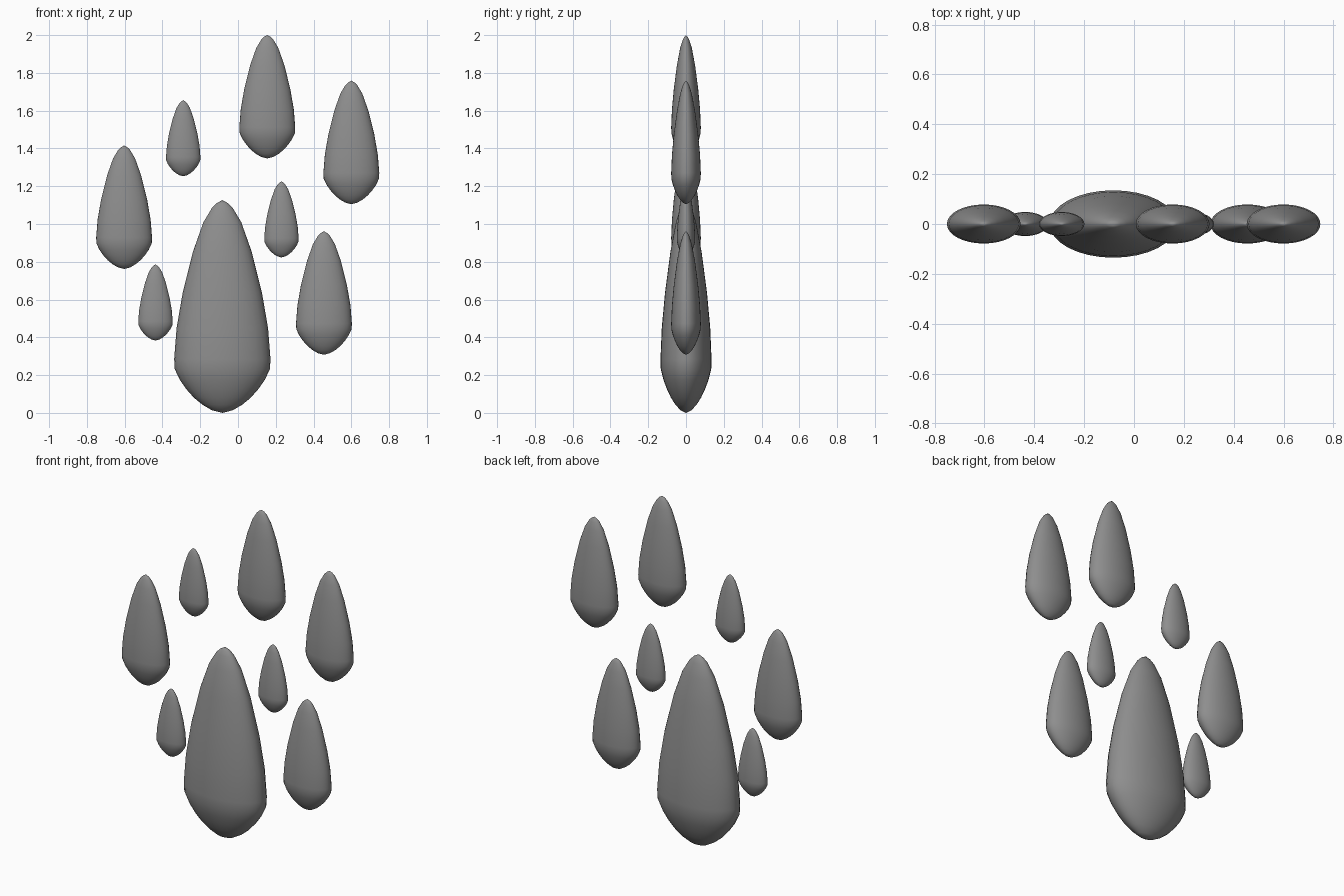
import bpy, bmesh, math

if "Cube" in bpy.data.objects:
    bpy.data.objects.remove(bpy.data.objects["Cube"])

SEGMENTS = 32
DEPTH = 0.53  # drops are flattened front to back
PROFILE = [(0.055, 0.014), (0.105, 0.043), (0.15, 0.08), (0.19, 0.125), (0.225, 0.175),
           (0.252, 0.232), (0.255, 0.285), (0.242, 0.45), (0.21, 0.635), (0.155, 0.855),
           (0.10, 1.01), (0.055, 1.085), (0.03, 1.11)]
TOP = 1.127

grey = bpy.data.materials.new("grey")
grey.diffuse_color = (0.27, 0.27, 0.27, 1)
grey.use_nodes = True
grey.node_tree.nodes["Principled BSDF"].inputs["Base Color"].default_value = grey.diffuse_color


def drop(name, x, z, s):
    """Flattened teardrop with its lowest point at (x, 0, z)."""
    bm = bmesh.new()
    rings = []
    for r, h in PROFILE:
        rings.append([bm.verts.new((r * s * math.cos(a), r * s * DEPTH * math.sin(a), h * s))
                      for a in (2 * math.pi * i / SEGMENTS for i in range(SEGMENTS))])
    bottom = bm.verts.new((0, 0, 0))
    top = bm.verts.new((0, 0, TOP * s))
    for i in range(SEGMENTS):
        j = (i + 1) % SEGMENTS
        bm.faces.new((bottom, rings[0][j], rings[0][i]))
        bm.faces.new((top, rings[-1][i], rings[-1][j]))
        for a, b in zip(rings, rings[1:]):
            bm.faces.new((a[i], a[j], b[j], b[i]))
    for f in bm.faces:
        f.smooth = True
    mesh = bpy.data.meshes.new(name)
    bm.to_mesh(mesh)
    bm.free()
    mesh.materials.append(grey)
    obj = bpy.data.objects.new(name, mesh)
    obj.location = (x, 0, z)
    bpy.context.collection.objects.link(obj)


# one large drop, four medium, three small
drop("large_drop", -0.083, 0.0, 1.0)
for i, (x, z) in enumerate([(-0.603, 0.762), (0.155, 1.347), (0.60, 1.105), (0.455, 0.308)]):
    drop(f"medium_drop_{i + 1}", x, z, 0.58)
for i, (x, z) in enumerate([(-0.29, 1.253), (0.23, 0.823), (-0.437, 0.383)]):
    drop(f"small_drop_{i + 1}", x, z, 0.357)
